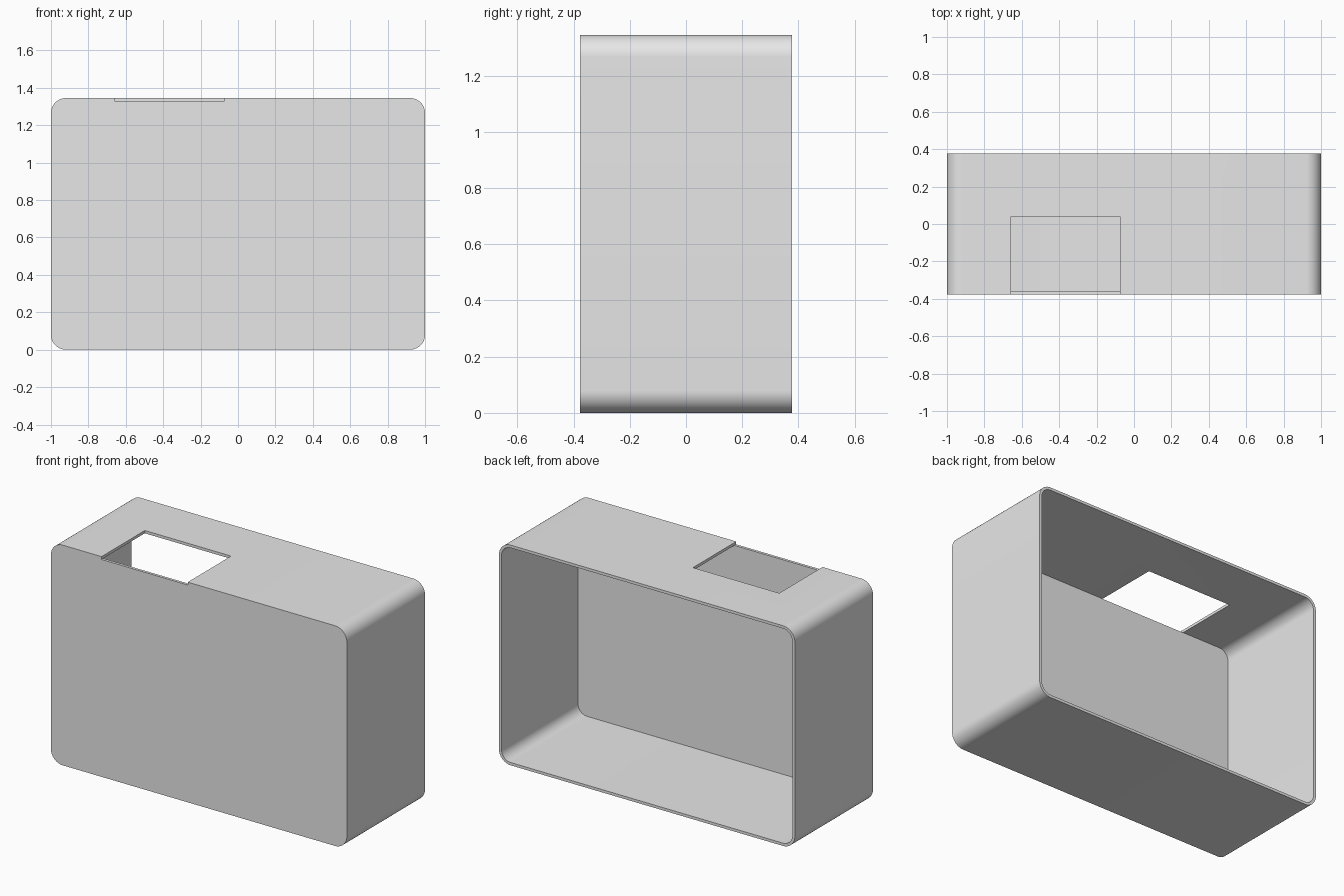
import bpy, bmesh, math

if "Cube" in bpy.data.objects:
    bpy.data.objects.remove(bpy.data.objects["Cube"], do_unlink=True)

W, D, H = 2.0, 0.755, 1.345      # overall size
R, T = 0.08, 0.017               # corner radius, wall thickness
SEGMENTS = 16

grey = bpy.data.materials.new("light grey")
grey.use_nodes = True
colour = (0.8, 0.8, 0.8, 1)
grey.diffuse_color = colour
grey.node_tree.nodes["Principled BSDF"].inputs["Base Color"].default_value = colour


def rounded_loop(bm, inset, y):
    """Rounded rectangle in the xz plane, shrunk by inset."""
    r = R - inset
    cx, cz = W / 2 - R, H / 2 - R
    verts = []
    for quarter, (sx, sz) in enumerate([(1, 1), (-1, 1), (-1, -1), (1, -1)]):
        for i in range(SEGMENTS + 1):
            a = math.pi / 2 * (quarter + i / SEGMENTS)
            verts.append(bm.verts.new((sx * cx + r * math.cos(a), y,
                                       H / 2 + sz * cz + r * math.sin(a))))
    return verts


def add_object(name, bm):
    bmesh.ops.recalc_face_normals(bm, faces=bm.faces)
    mesh = bpy.data.meshes.new(name)
    bm.to_mesh(mesh)
    bm.free()
    mesh.materials.append(grey)
    obj = bpy.data.objects.new(name, mesh)
    bpy.context.collection.objects.link(obj)
    return obj


# Hollow shell: outer skin, rear rim, inner skin, closed front, open back
bm = bmesh.new()
loops = [rounded_loop(bm, 0, -D / 2), rounded_loop(bm, 0, D / 2),
         rounded_loop(bm, T, D / 2), rounded_loop(bm, T, -D / 2 + T)]
for a, b in zip(loops, loops[1:]):
    for i in range(len(a)):
        j = (i + 1) % len(a)
        bm.faces.new((a[i], a[j], b[j], b[i]))
bm.faces.new(loops[0])
bm.faces.new(loops[-1])
shell = add_object("shell", bm)

# Rectangular opening in the top, running out through the front edge
x0, x1, y0, y1 = -0.658, -0.075, -0.5, 0.04
z0, z1 = H - T - 0.0005, H + 0.1
bm = bmesh.new()
bmesh.ops.create_cube(bm, size=1)
for v in bm.verts:
    v.co = (x1 if v.co.x > 0 else x0, y1 if v.co.y > 0 else y0, z1 if v.co.z > 0 else z0)
cutter = add_object("opening_cutter", bm)
cutter.hide_render = True

bpy.ops.object.select_all(action="DESELECT")
bpy.context.view_layer.objects.active = shell
shell.select_set(True)
cut = shell.modifiers.new("opening", "BOOLEAN")
cut.operation = "DIFFERENCE"
cut.solver = "EXACT"
cut.object = cutter
bpy.ops.object.modifier_apply(modifier=cut.name)
bpy.data.objects.remove(cutter, do_unlink=True)

# Smooth rounded corners, sharp edges elsewhere
bpy.ops.object.shade_smooth_by_angle(angle=math.radians(30))
